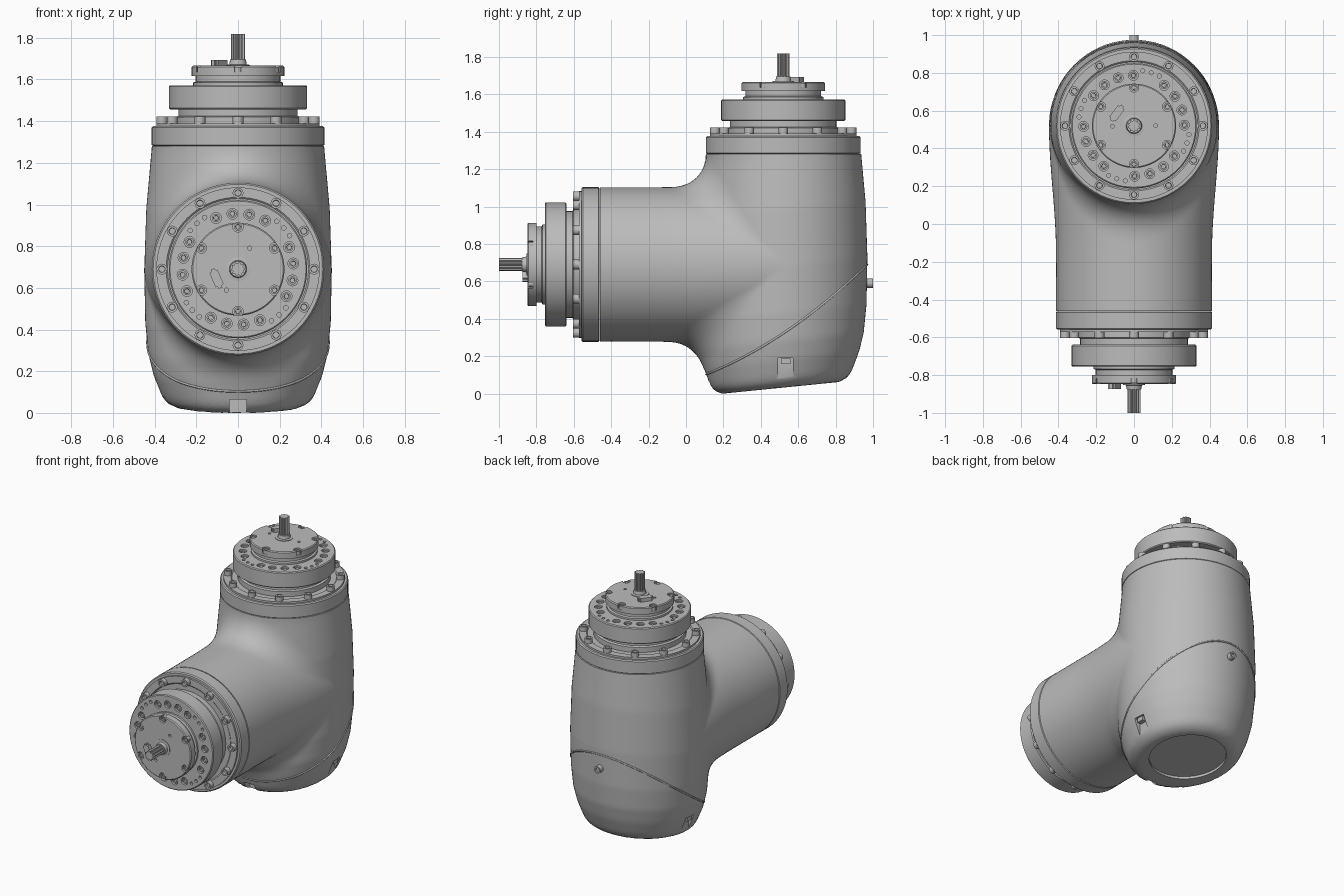
import bpy, bmesh, math
from math import radians, hypot, cos, sin
from mathutils import Matrix, Vector

if "Cube" in bpy.data.objects:
    bpy.data.objects.remove(bpy.data.objects["Cube"])

grey = bpy.data.materials.new("machined_grey")
grey.use_nodes = True
grey.diffuse_color = (0.5, 0.5, 0.5, 1)
grey.node_tree.nodes["Principled BSDF"].inputs["Base Color"].default_value = (0.5, 0.5, 0.5, 1)
parts = []


def add(name, bm, matrix=Matrix()):
    bmesh.ops.recalc_face_normals(bm, faces=bm.faces[:])
    bm.transform(matrix)
    mesh = bpy.data.meshes.new(name)
    bm.to_mesh(mesh)
    bm.free()
    mesh.materials.append(grey)
    obj = bpy.data.objects.new(name, mesh)
    bpy.context.scene.collection.objects.link(obj)
    parts.append(obj)
    return obj


def lathe(name, profile, matrix, steps=72):
    bm = bmesh.new()
    verts = [bm.verts.new((r, 0, z)) for r, z in profile]
    edges = [bm.edges.new(pair) for pair in zip(verts, verts[1:])]
    bmesh.ops.spin(bm, geom=verts + edges, cent=(0, 0, 0), axis=(0, 0, 1),
                   angle=math.tau, steps=steps)
    bmesh.ops.remove_doubles(bm, verts=bm.verts[:], dist=0.0001)
    return add(name, bm, matrix)


def pegs(spots, radius, low, high, sides=16, socket=0):
    """Upright cylinders at (distance, degrees), with an optional socket."""
    bm = bmesh.new()
    for dist, deg in spots:
        a = radians(deg)
        bmesh.ops.create_cone(
            bm, cap_ends=True, segments=sides, radius1=radius, radius2=radius, depth=high - low,
            matrix=Matrix.Translation((dist * cos(a), dist * sin(a), (low + high) / 2)))
    if socket:
        bm.normal_update()
        tops = [f for f in bm.faces if f.normal.z > 0.9]
        bmesh.ops.inset_individual(bm, faces=tops, thickness=radius * 0.4, depth=0)
        bmesh.ops.inset_individual(bm, faces=tops, thickness=radius * 0.05, depth=-socket)
    return bm


def box(center, size):
    bm = bmesh.new()
    bmesh.ops.create_cube(bm, size=1, matrix=Matrix.Translation(center) @ Matrix.Diagonal((*size, 1)))
    return bm


def cut(obj, bm, matrix=Matrix()):
    cutter = add("cutter", bm, matrix)
    parts.remove(cutter)
    cutter.hide_render = True
    mod = obj.modifiers.new("cut", "BOOLEAN")
    mod.operation, mod.solver, mod.object = "DIFFERENCE", "EXACT", cutter
    bpy.context.view_layer.objects.active = obj
    bpy.ops.object.modifier_apply(modifier=mod.name)
    bpy.data.objects.remove(cutter)


# --- Elbow housing: upright barrel and front tube with a filleted blend ---
AXIS_Y, TUBE_Z, TUBE_R, TILT = 0.52, 0.69, 0.413, 0.1
BARREL = [(0, 0.30), (0.02, 0.342), (0.05, 0.365), (0.15, 0.405), (0.25, 0.43), (0.4, 0.445),
          (0.65, 0.45), (0.95, 0.44), (1.25, 0.413), (2, 0.413)]


def barrel_radius(h):
    for (h0, r0), (h1, r1) in zip(BARREL, BARREL[1:]):
        if h <= h1:
            return r0 + (r1 - r0) * max(0, h - h0) / (h1 - h0)
    return BARREL[-1][1]


def housing_field(p):
    """Negative inside the housing, positive outside."""
    x, y, z = p
    h = z - TILT * (y - 0.2)
    rad = max(hypot(x, y - AXIS_Y), 1e-6)
    front = max(0, (AXIS_Y - y) / rad)
    lip = 0.03 * front ** 2 * max(0, 1 - max(h, 0) / 0.4)
    barrel = max(rad - barrel_radius(h) - lip, -h, z - 1.45)
    t = min(1, max(0, (y + 0.15) / 0.67))
    width = TUBE_R + 0.037 * t * t * (3 - 2 * t)
    tube = max((hypot(x / width, (z - TUBE_Z) / TUBE_R) - 1) * TUBE_R, -0.65 - y, y - AXIS_Y)
    k = max(0.001, 0.19 * (1 - (x / 0.43) ** 2))
    blend = max(k - abs(barrel - tube), 0) / k
    return min(barrel, tube) - blend * blend * k / 4


def surface(path, far=2.0):
    """Point where a path from inside leaves the housing."""
    near = 0.0
    for _ in range(18):
        mid = (near + far) / 2
        if housing_field(path(mid)) < 0:
            near = mid
        else:
            far = mid
    return path(near)


core = Vector((0, 0.45, TUBE_Z))
bm = bmesh.new()
bmesh.ops.create_icosphere(bm, subdivisions=6, radius=1)
for v in bm.verts:
    ray = v.co.normalized()
    v.co = surface(lambda t: core + ray * t)
for co, no in (((0, 0, 1.28), (0, 0, 1)), ((0, -0.46, 0), (0, -1, 0))):
    bmesh.ops.bisect_plane(bm, geom=bm.verts[:] + bm.edges[:] + bm.faces[:],
                           plane_co=co, plane_no=no, clear_outer=True)
    bmesh.ops.holes_fill(bm, edges=[e for e in bm.edges if e.is_boundary], sides=0)
housing = add("elbow_housing", bm)

# Round recess underneath, slots on both sides and a notch in front
tilt = Matrix.Translation((0, 0.54, 0.034)) @ Matrix.Rotation(math.atan(TILT), 4, "X")
cut(housing, pegs([(0, 0)], 0.25, -0.05, 0.018, 64), tilt)
for side in (-1, 1):
    cut(housing, box((side * 0.465, 0.533, 0.1), (0.2, 0.08, 0.18)))
cut(housing, box((0, 0.09, 0.015), (0.08, 0.2, 0.1)))
for side, name in ((-1, "right_slot_screw"), (1, "left_slot_screw")):
    add(name, box((side * 0.38, 0.533, 0.172), (0.035, 0.05, 0.03)))

# Raised seam of the bottom cover, rising toward the back
curve = bpy.data.curves.new("cover_seam", "CURVE")
curve.dimensions, curve.bevel_depth, curve.bevel_resolution = "3D", 0.006, 1
spline = curve.splines.new("POLY")
spline.points.add(95)
spline.use_cyclic_u = True
for i, point in enumerate(spline.points):
    a = math.tau * i / 96

    def along_seam(t):
        y = AXIS_Y + t * sin(a)
        u = y - 0.1
        return Vector((t * cos(a), y, 0.1 + 0.39 * u + 0.33 * u * u))
    point.co = (*surface(along_seam, 0.8), 1)
curve.materials.append(grey)
bpy.context.scene.collection.objects.link(bpy.data.objects.new("cover_seam", curve))

# Cover screw at the back
add("back_cover_screw", pegs([(0, 0)], 0.025, -0.04, 0.03, 16, 0.012),
    Matrix.Translation((0, 0.97, 0.59)) @ Matrix.Rotation(radians(-90), 4, "X"))


# --- Drive unit, used on both ends ---
def drive_unit(prefix, matrix):
    lathe(prefix + "_flange", [(0, 0), (0.406, 0), (0.414, 0.006), (0.414, 0.09), (0.407, 0.097),
                               (0.392, 0.097), (0.392, 0.11), (0.345, 0.11), (0.338, 0.104), (0, 0.104)], matrix)
    lathe(prefix + "_neck", [(0, 0.1), (0.3, 0.1), (0.3, 0.14), (0.285, 0.145), (0.285, 0.18), (0, 0.18)], matrix)
    disc = lathe(prefix + "_drive_disc", [(0, 0.177), (0.326, 0.177), (0.332, 0.183), (0.332, 0.286),
                                          (0.326, 0.292), (0, 0.292)], matrix)
    lathe(prefix + "_collar", [(0, 0.28), (0.215, 0.28), (0.215, 0.305), (0.203, 0.31), (0.203, 0.34), (0, 0.34)], matrix)
    plate = lathe(prefix + "_end_plate", [(0, 0.337), (0.223, 0.337), (0.223, 0.38), (0.217, 0.386), (0, 0.386)], matrix)
    lathe(prefix + "_shaft_base", [(0, 0.38), (0.058, 0.38), (0.058, 0.39), (0.042, 0.392),
                                   (0.038, 0.415), (0, 0.415)], matrix, 32)

    # Flange bolts and countersunk bolts in the disc, in four groups of four
    add(prefix + "_flange_bolts", pegs([(0.365, i * 30) for i in range(12)], 0.026, 0.1, 0.142, 16, 0.015), matrix)
    spots = [(0.267, g * 90 - 3 + (i - 1.5) * 17.5) for g in range(4) for i in range(4)]
    cut(disc, pegs(spots, 0.026, 0.265, 0.32), matrix)
    add(prefix + "_disc_bolts", pegs(spots, 0.02, 0.26, 0.284, 16, 0.01), matrix)
    pins = [(0.295, g * 90 + off) for g in range(4) for off in (33, 42, 51)]
    cut(disc, pegs(pins, 0.011, 0.275, 0.32, 12), matrix)

    # End plate: rim screws in notches, two pin holes and a key block
    rim = [(0.203, 30 + i * 60) for i in range(6)]
    cut(plate, pegs(rim, 0.025, 0.355, 0.42), matrix)
    add(prefix + "_plate_screws", pegs(rim, 0.019, 0.345, 0.38, 16, 0.01), matrix)
    cut(plate, pegs([(0.115, 61), (0.115, 241)], 0.01, 0.37, 0.42, 12), matrix)
    bm = box((0, 0, 0.395), (0.1, 0.042, 0.035))
    uprights = [e for e in bm.edges if abs(e.verts[0].co.z - e.verts[1].co.z) > 0.01]
    bmesh.ops.bevel(bm, geom=uprights, offset=0.012, segments=3, affect="EDGES")
    add(prefix + "_key_block", bm,
        matrix @ Matrix.Translation((-0.103, -0.045, 0)) @ Matrix.Rotation(radians(113), 4, "Z"))

    # Splined shaft
    bm = bmesh.new()
    ring = []
    for i in range(40):
        a, r = math.tau * i / 40, 0.034 if i % 4 < 2 else 0.027
        ring.append(bm.verts.new((r * cos(a), r * sin(a), 0.4)))
    base = bm.faces.new(ring)
    top = bmesh.ops.extrude_face_region(bm, geom=[base])["geom"]
    bmesh.ops.translate(bm, verts=[g for g in top if isinstance(g, bmesh.types.BMVert)], vec=(0, 0, 0.138))
    add(prefix + "_splined_shaft", bm, matrix)


drive_unit("top", Matrix.Translation((0, AXIS_Y, 1.28)) @ Matrix.Rotation(radians(-60), 4, "Z"))
drive_unit("front", Matrix.Translation((0, -0.462, TUBE_Z)) @ Matrix.Rotation(radians(90), 4, "X"))

# Smooth shading with crisp machined edges
for obj in bpy.context.view_layer.objects:
    obj.select_set(obj in parts)
bpy.context.view_layer.objects.active = housing
bpy.ops.object.shade_smooth_by_angle(angle=radians(38))
